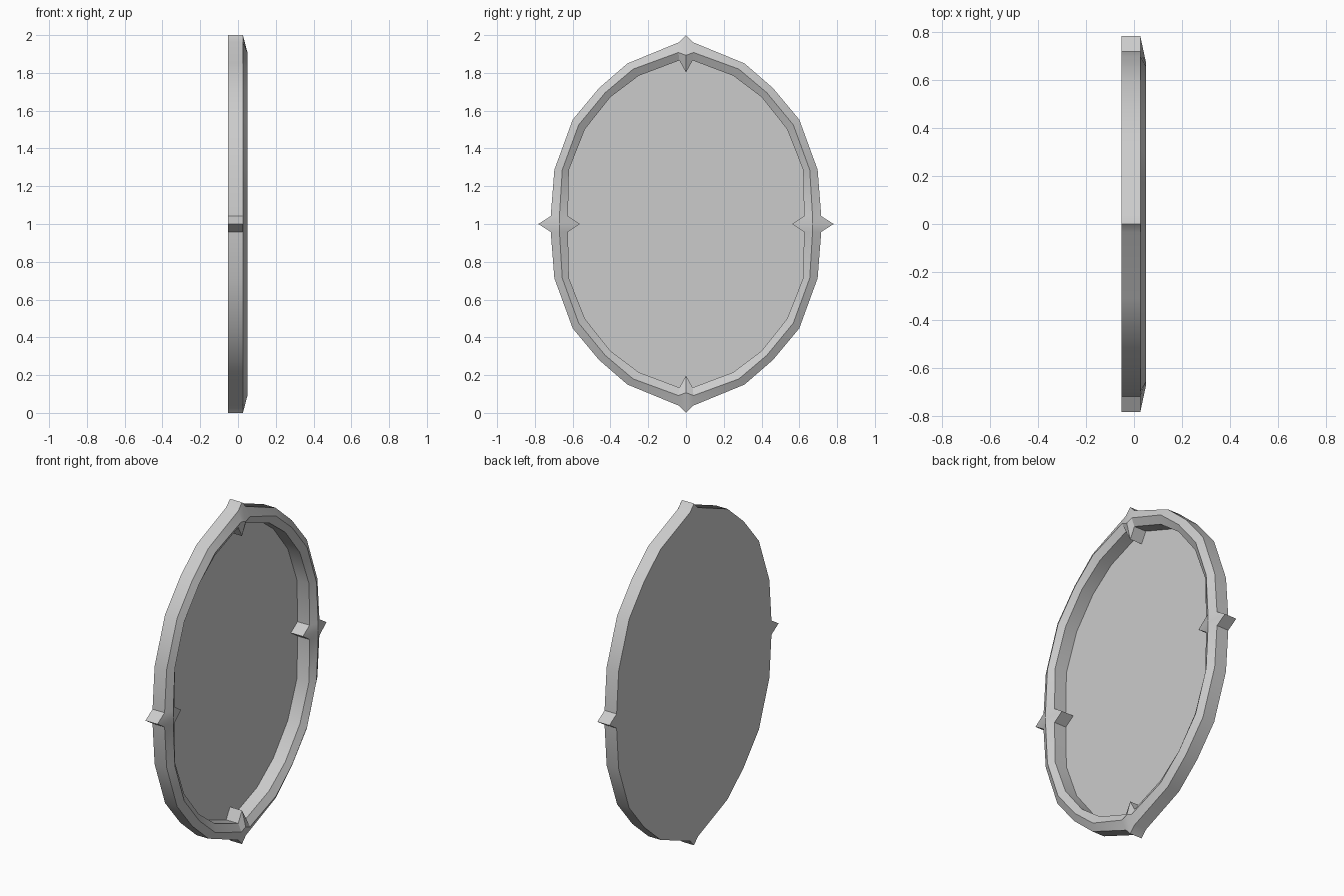
import bpy, bmesh

if "Cube" in bpy.data.objects:
    bpy.data.objects.remove(bpy.data.objects["Cube"])

# Quarter outlines (y, z above centre), top point round to side point
OUTER = [(0, 1), (.035, .963), (.31, .85), (.46, .72), (.6, .552), (.697, .287), (.716, .042), (.782, 0)]
RIDGE = [(0, .893), (.04, .908), (.28, .82), (.428, .695), (.568, .525), (.655, .287), (.67, .042), (.67, 0)]
INNER = [(0, .803), (.035, .866), (.25, .785), (.4, .672), (.535, .502), (.62, .287), (.625, .042), (.563, 0)]
BACK, EDGE, FRONT, MID = -.052, .026, .05, 1.0


def full_outline(q, x):
    """Mirror a quarter outline into a closed ring at depth x."""
    half = q + [(y, -z) for y, z in q[-2::-1]]
    ring = half + [(-y, z) for y, z in half[-2:0:-1]]
    return [(x, y, z + MID) for y, z in ring]


def make_object(name, bm):
    mesh = bpy.data.meshes.new(name)
    bm.to_mesh(mesh)
    bm.free()
    ob = bpy.data.objects.new(name, mesh)
    bpy.context.collection.objects.link(ob)
    bpy.ops.object.select_all(action='DESELECT')
    ob.select_set(True)
    bpy.context.view_layer.objects.active = ob
    return ob


# Frame: outer wall, two front bevels and inner wall, with four points
bm = bmesh.new()
loops = [[bm.verts.new(p) for p in full_outline(q, x)] for q, x in
         ((OUTER, BACK), (OUTER, EDGE), (RIDGE, FRONT), (INNER, EDGE), (INNER, BACK))]
n = len(loops[0])
for a, b in zip(loops, loops[1:]):
    for i in range(n):
        j = (i + 1) % n
        bm.faces.new((a[i], b[i], b[j], a[j]))
bm.normal_update()
# outer wall at the top right must face outward (+z)
bm.faces.ensure_lookup_table()
if bm.faces[0].normal.z < 0:
    bmesh.ops.reverse_faces(bm, faces=bm.faces[:])
make_object("mirror_frame", bm)
bpy.ops.object.shade_smooth_by_angle(angle=0.5)

# Flat pane closing the back of the frame
bm = bmesh.new()
pane = bm.faces.new([bm.verts.new(p) for p in full_outline(OUTER, BACK)])
bm.normal_update()
if pane.normal.x > 0:
    pane.normal_flip()
make_object("mirror_pane", bm)
